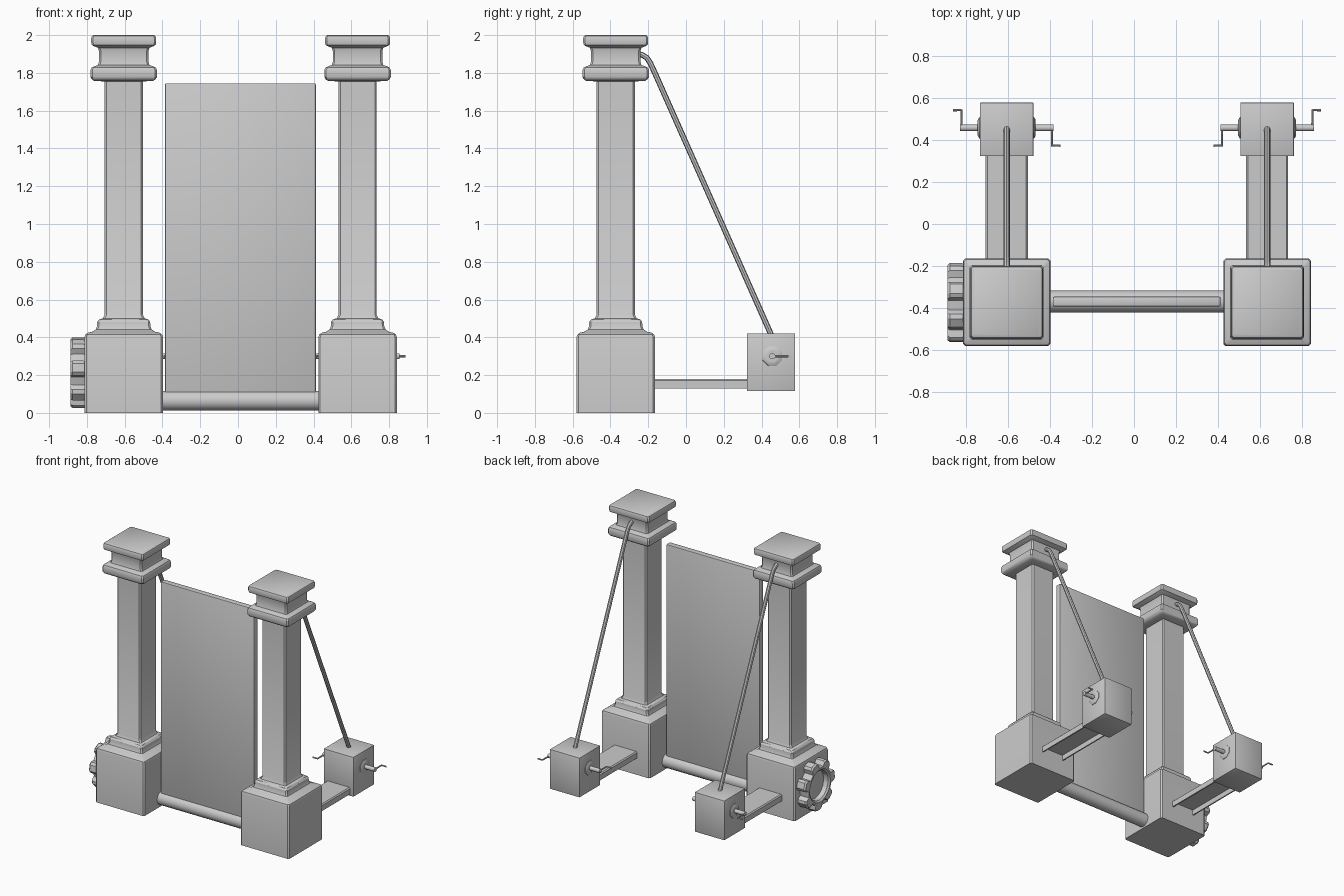
import bpy, bmesh, math
from mathutils import Vector

if "Cube" in bpy.data.objects:
    bpy.data.objects.remove(bpy.data.objects["Cube"])

grey = bpy.data.materials.new("plain grey")
grey.diffuse_color = (0.6, 0.6, 0.6, 1)
grey.use_nodes = True
grey.node_tree.nodes["Principled BSDF"].inputs["Base Color"].default_value = grey.diffuse_color


def finish(name, bm):
    bmesh.ops.recalc_face_normals(bm, faces=bm.faces)
    me = bpy.data.meshes.new(name)
    bm.to_mesh(me)
    bm.free()
    me.materials.append(grey)
    ob = bpy.data.objects.new(name, me)
    bpy.context.collection.objects.link(ob)
    return ob


def loft(bm, rings, cap=True):
    """Skin a list of equal-length point loops."""
    vs = [[bm.verts.new(p) for p in r] for r in rings]
    n = len(vs[0])
    for a, b in zip(vs, vs[1:]):
        for i in range(n):
            bm.faces.new((a[i], a[(i + 1) % n], b[(i + 1) % n], b[i]))
    if cap:
        bm.faces.new(vs[0])
        bm.faces.new(vs[-1])
    return vs


def box(name, lo, hi, bevel=0.0):
    bm = bmesh.new()
    bmesh.ops.create_cube(bm, size=1)
    for v in bm.verts:
        v.co = [(l + h) / 2 + c * (h - l) for l, h, c in zip(lo, hi, v.co)]
    if bevel:
        bmesh.ops.bevel(bm, geom=bm.edges[:], offset=bevel, segments=2,
                        profile=0.5, affect='EDGES')
    return finish(name, bm)


def x_turned(name, origin, profile, sides):
    """Turned solid around the x axis; profile holds (x, radius)."""
    bm = bmesh.new()
    o = Vector(origin)
    loft(bm, [[o + Vector((x, r * math.cos(math.tau * (i + .5) / sides),
                           r * math.sin(math.tau * (i + .5) / sides)))
               for i in range(sides)] for x, r in profile])
    return finish(name, bm)


def tube(name, pts, r):
    cu = bpy.data.curves.new(name, 'CURVE')
    cu.dimensions = '3D'
    cu.bevel_depth = r
    cu.bevel_resolution = 2
    cu.use_fill_caps = True
    sp = cu.splines.new('POLY')
    sp.points.add(len(pts) - 1)
    for p, c in zip(sp.points, pts):
        p.co = (*c, 1)
    tmp = bpy.data.objects.new(name, cu)
    bpy.context.collection.objects.link(tmp)
    me = bpy.data.meshes.new_from_object(tmp.evaluated_get(bpy.context.evaluated_depsgraph_get()))
    bpy.data.objects.remove(tmp)
    me.materials.clear()
    me.materials.append(grey)
    ob = bpy.data.objects.new(name, me)
    bpy.context.collection.objects.link(ob)


def square_ring(cx, cy, z, h, c=0.01):
    """Square loop with trimmed corners."""
    k = h - c
    return [(cx + x, cy + y, z) for x, y in
            ((h, -k), (h, k), (k, h), (-k, h), (-h, k), (-h, -k), (-k, -h), (k, -h))]


# Pillar outline: (height, half width), from plinth to capital
PILLAR = [(0, .208), (.4, .208), (.415, .203), (.424, .19), (.43, .165),
          (.442, .148), (.46, .141), (.482, .14), (.495, .13), (.501, .11),
          (.52, .101), (1.755, .101), (1.757, .155), (1.765, .168),
          (1.778, .176), (1.815, .176), (1.828, .17), (1.835, .155),
          (1.842, .136), (1.86, .131), (1.915, .131), (1.933, .136),
          (1.94, .155), (1.948, .169), (1.96, .172), (1.985, .172),
          (1.995, .168), (2.0, .16)]
PY = -.372     # pillar centre line
BY, BZ = .457, .3   # crank axle position

for side, cx, s in (("left", -.605, -1), ("right", .633, 1)):
    # Pillar
    bm = bmesh.new()
    loft(bm, [square_ring(cx, PY, z, h) for z, h in PILLAR])
    finish(side + "_pillar", bm)

    # Channel beam, open underneath
    bm = bmesh.new()
    section = [(-.1, .13), (-.1, .172), (-.092, .18), (.092, .18), (.1, .172),
               (.1, .13), (.09, .13), (.09, .17), (-.09, .17), (-.09, .13)]
    loft(bm, [[(cx + x, y, z) for x, z in section] for y in (-.18, .335)])
    finish(side + "_channel_beam", bm)

    # Winch box with axle, flanges and cranks
    box(side + "_winch_box", (cx - .127, .323, .115), (cx + .127, .577, .42), .003)
    x_turned(side + "_axle", (cx, BY, BZ), [(-.222, .016), (.222, .016)], 16)
    for d, word in ((s, "outer"), (-s, "inner")):
        x_turned(f"{side}_{word}_flange", (cx, BY, BZ),
                 [(d * .12, .057), (d * .13, .055), (d * .138, .04), (d * .138, .03)], 8)
        up = .084 if word == "outer" else -.084
        tube(f"{side}_{word}_crank",
             [(cx + d * .215, BY, BZ), (cx + d * .215, BY + up, BZ),
              (cx + d * .255, BY + up, BZ)], .006)

    # Stay cable from capital to winch
    tube(side + "_cable", [(cx, -.27, 1.9), (cx, -.235, 1.897), (cx, -.207, 1.88),
                           (cx, -.188, 1.85), (cx, -.165, 1.8), (cx, .457, .4)], .015)

# Gate panel and roller below it
box("gate_panel", (-.386, -.392, .09), (.412, -.345, 1.745), .007)
x_turned("roller", (0, -.368, .065), [(-.42, .052), (.45, .052)], 32)

# Lobed hand wheel on the left plinth
WZ, LOBES = .215, 7
outline = []
for i in range(LOBES):
    a = math.radians(20) + math.tau * i / LOBES
    for da, r in ((-17, .145), (-13, .178), (-7, .19), (7, .19), (13, .178), (17, .145)):
        outline.append((a + math.radians(da), r))


def wheel_ring(x, f=None, r=None):
    return [(x, PY + (r or q * f) * math.sin(a), WZ + (r or q * f) * math.cos(a))
            for a, q in outline]


bm = bmesh.new()
loft(bm, [wheel_ring(-.80, .97), wheel_ring(-.82, 1), wheel_ring(-.875, 1),
          wheel_ring(-.886, .95), wheel_ring(-.886, r=.125),
          wheel_ring(-.875, r=.112), wheel_ring(-.84, r=.108)])
finish("hand_wheel", bm)

# Smooth the rounded parts while keeping crisp edges
for ob in bpy.context.scene.objects:
    ob.select_set(True)
    bpy.context.view_layer.objects.active = ob
bpy.ops.object.shade_smooth_by_angle(angle=math.radians(32))
